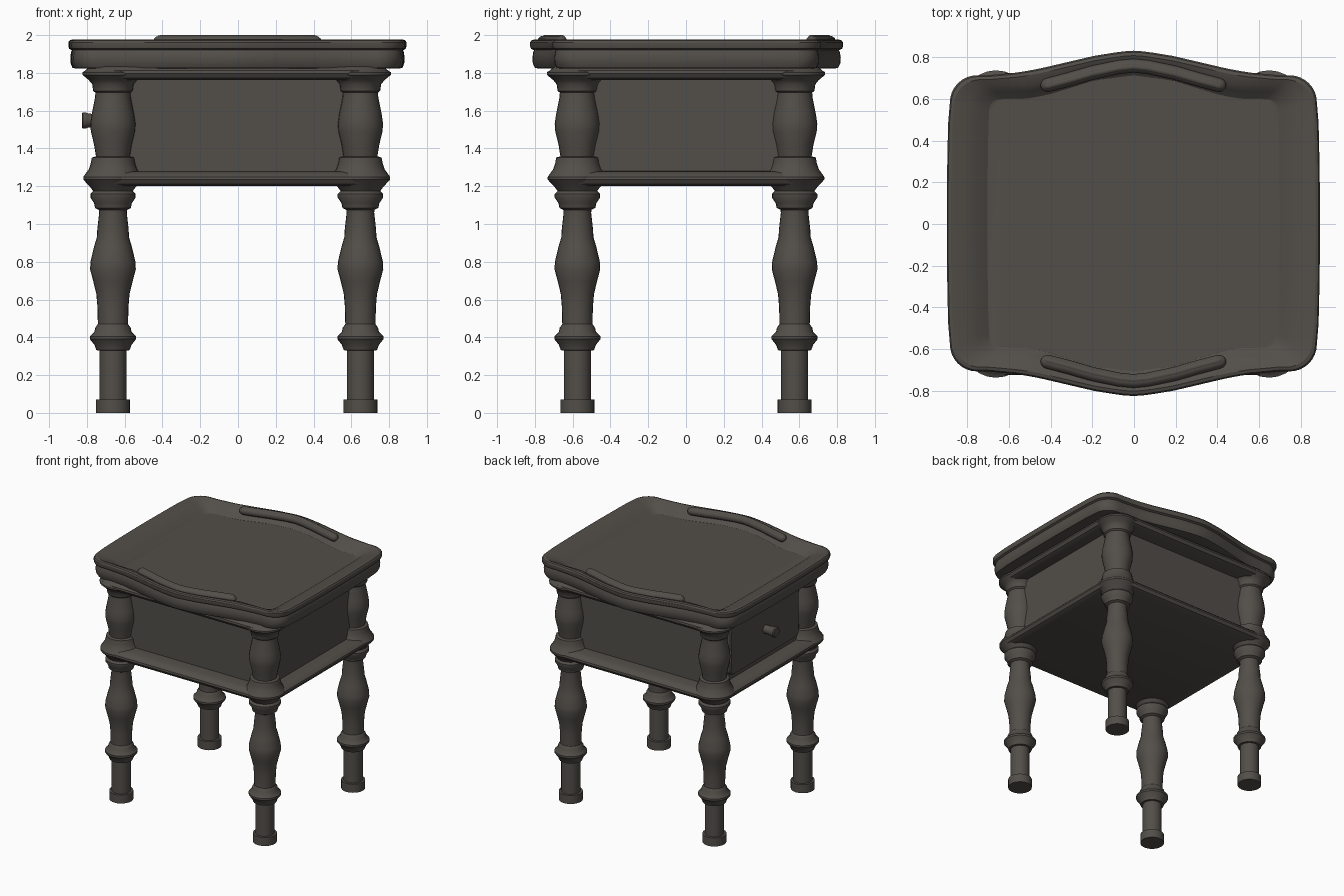
import bpy, bmesh, math
from mathutils import Matrix

if "Cube" in bpy.data.objects:
    bpy.data.objects.remove(bpy.data.objects["Cube"])

wood = bpy.data.materials.new("dark grey brown wood")
wood.diffuse_color = (0.085, 0.077, 0.067, 1)
wood.use_nodes = True
wood.node_tree.nodes["Principled BSDF"].inputs["Base Color"].default_value = wood.diffuse_color
CX, CY = -0.007, 0.0
LX, LY = .655, .575          # leg centre spacing


def finish(name, bm, angle=35):
    bmesh.ops.recalc_face_normals(bm, faces=bm.faces)
    me = bpy.data.meshes.new(name)
    bm.to_mesh(me)
    bm.free()
    ob = bpy.data.objects.new(name, me)
    bpy.context.collection.objects.link(ob)
    me.materials.append(wood)
    bpy.ops.object.select_all(action='DESELECT')
    ob.select_set(True)
    bpy.context.view_layer.objects.active = ob
    bpy.ops.object.shade_smooth_by_angle(angle=math.radians(angle))
    return ob


def loft(bm, rings):
    """Skin closed rings of equal length and cap both ends."""
    vs = [[bm.verts.new(p) for p in r] for r in rings]
    n = len(vs[0])
    for a, b in zip(vs, vs[1:]):
        for i in range(n):
            j = (i + 1) % n
            bm.faces.new((a[i], a[j], b[j], b[i]))
    bm.faces.new(vs[0][::-1])
    bm.faces.new(vs[-1])


def lathe(profile, n=24):
    return [[(r * math.cos(2 * math.pi * i / n), r * math.sin(2 * math.pi * i / n), z)
             for i in range(n)] for r, z in profile]


def interp(x, pts):
    for (x0, y0), (x1, y1) in zip(pts, pts[1:]):
        if x <= x1:
            t = (x - x0) / (x1 - x0)
            return y0 + t * (y1 - y0)
    return pts[-1][1]


# turned legs
LEG = [(.09, 0), (.09, .07), (.072, .071), (.072, .33), (.088, .332), (.098, .36), (.122, .39),
       (.122, .405), (.098, .43), (.094, .45), (.08, .47), (.082, .56), (.088, .63), (.105, .7),
       (.121, .76), (.119, .8), (.1, .88), (.085, .93), (.083, .97), (.073, 1.06), (.075, 1.075),
       (.095, 1.085), (.1, 1.11), (.12, 1.14), (.12, 1.16), (.105, 1.175), (.12, 1.195),
       (.157, 1.235), (.157, 1.25), (.128, 1.29), (.118, 1.32), (.112, 1.352), (.09, 1.358),
       (.1, 1.42), (.117, 1.49), (.12, 1.53), (.113, 1.58), (.095, 1.67), (.093, 1.695),
       (.105, 1.705), (.11, 1.74), (.128, 1.762), (.162, 1.79), (.162, 1.803), (.1, 1.84)]
for sx, a in ((-1, "left"), (1, "right")):
    for sy, b in ((-1, "front"), (1, "back")):
        bm = bmesh.new()
        loft(bm, lathe(LEG))
        ob = finish(f"{b}_{a}_leg", bm)
        ob.location = (CX + sx * LX, CY + sy * LY, 0)


def rect(hx, hy, z):
    return [(CX + sx * hx, CY + sy * hy, z) for sx, sy in ((-1, -1), (1, -1), (1, 1), (-1, 1))]


def around_legs(r, z):
    """Rounded rectangle at distance r outside the leg centres."""
    return [(CX + sx * LX + r * math.cos(math.pi / 2 * (k + i / 6)),
             CY + sy * LY + r * math.sin(math.pi / 2 * (k + i / 6)), z)
            for k, (sx, sy) in enumerate(((1, 1), (-1, 1), (-1, -1), (1, -1))) for i in range(7)]


# box body, with mouldings that run on from the leg rings
BX, BY = .683, .58
bm = bmesh.new()
loft(bm, [rect(BX, BY, 1.22), rect(BX, BY, 1.83)])
finish("cabinet_body", bm)
MOULDING = [(.105, 0), (.135, .012), (.15, .035), (.147, .05), (.125, .07), (.09, .078), (.02, .08)]
for name, z0 in (("bottom_moulding", 1.2), ("top_moulding", 1.762)):
    bm = bmesh.new()
    loft(bm, [around_legs(r, z0 + z) for r, z in MOULDING])
    finish(name, bm)

# table top outline: rounded corners, bowed front and back
OUTER = [(0, .828), (.06, .824), (.19, .803), (.45, .742), (.55, .724), (.7, .71)]
INNER = [(0, .715), (.19, .69), (.40, .625), (.50, .603), (.7, .6)]


def outline(hx, hy, r, bow, side_bow, z, inset=0):
    q = []   # quarter from (hx, 0) to (0, top)
    for i in range(6):
        y = (hy - r) * i / 6
        q.append((hx - side_bow * (y / hy) ** 2, y))
    for i in range(9):
        t = math.pi / 2 * i / 8
        q.append((hx - side_bow - r + r * math.cos(t), hy - r + r * math.sin(t)))
    x_end = hx - side_bow - r
    for i in range(1, 17):
        x = x_end * (1 - i / 16)
        q.append((x, max(hy, interp(x, bow))))
    k, m = 1 - inset / hx, 1 - inset / hy
    q = [(x * k, y * m) for x, y in q]
    half = q + [(-x, y) for x, y in q[-2::-1]]
    full = half + [(x, -y) for x, y in half[-2:0:-1]]
    return [(x - .003, y + .003, z) for x, y in full]


def shifted(d):
    return [(x, y + d) for x, y in INNER]


# slab edge, rim sloping inward, sunken middle
EDGE = [(.13, 1.83), (.05, 1.822), (.022, 1.826), (.012, 1.85), (.01, 1.88), (.014, 1.91),
        (.018, 1.92), (.004, 1.928), (0, 1.94), (0, 1.962), (.006, 1.972), (.02, 1.977)]
rings = [outline(.895, .71, .13, OUTER, .015, z, o) for o, z in EDGE]
rings += [outline(.81, .665, .1, shifted(.06), .01, 1.964),
          outline(.75, .63, .08, shifted(.03), .008, 1.94),
          outline(.705, .6, .06, INNER, .008, 1.908),
          outline(.70, .595, .06, shifted(-.005), .008, 1.905)]
bm = bmesh.new()
loft(bm, rings)
finish("table_top", bm, 24)

# raised V-shaped ridges on the front and back rims
RIDGE = [(0, .757), (.07, .75), (.2, .722), (.31, .69), (.41, .664)]
for s, name in ((-1, "front"), (1, "back")):
    for part, r, z, h, dy in (("ridge", .034, 1.965, .033, 0), ("ridge_bead", .016, 1.985, .015, -.006)):
        cu = bpy.data.curves.new(f"{name}_{part}", 'CURVE')
        cu.dimensions = '3D'
        path = [(-x, y) for x, y in RIDGE[:0:-1]] + RIDGE
        # tapered points close the ends roundly
        ext = [(r * math.sin(t), max(.02, math.cos(t))) for t in (.5, 1., 1.35, 1.57)]
        pts = [(-.41 - d, .664 - d * .25, k) for d, k in ext[::-1]]
        pts += [(x, y, 1) for x, y in path]
        pts += [(.41 + d, .664 - d * .25, k) for d, k in ext]
        sp = cu.splines.new('POLY')
        sp.points.add(len(pts) - 1)
        for p, (x, y, k) in zip(sp.points, pts):
            p.co = (x - .003, s * (y + dy) + .003, 0, 1)
            p.radius = k
        cu.bevel_depth = r
        cu.bevel_resolution = 3
        tmp = bpy.data.objects.new("tmp", cu)
        bpy.context.collection.objects.link(tmp)
        bm = bmesh.new()
        bm.from_mesh(tmp.to_mesh())
        bpy.data.objects.remove(tmp)
        bmesh.ops.transform(bm, verts=bm.verts, matrix=Matrix.Translation((0, 0, z))
                            @ Matrix.Diagonal((1, 1, h / r, 1)))
        finish(f"{name}_{part}", bm, 50)


# drawer front on the left side, rounded corners and softened edge
def plate(hy, hz, r, x):
    ring = []
    for k, (sy, sz) in enumerate(((1, 1), (-1, 1), (-1, -1), (1, -1))):
        for i in range(6):
            t = math.pi / 2 * (k + i / 5)
            ring.append((x, CY + sy * (hy - r) + r * math.cos(t),
                         1.525 + sz * (hz - r) + r * math.sin(t)))
    return ring


bm = bmesh.new()
fx = CX - BX
loft(bm, [plate(.445, .2, .04, fx + .01), plate(.445, .2, .04, fx - .022),
          plate(.438, .193, .035, fx - .031), plate(.425, .18, .03, fx - .035)])
finish("drawer_front", bm)

# drawer knob
bm = bmesh.new()
loft(bm, lathe([(.034, 0), (.034, .07), (.038, .1), (.043, .112), (.043, .125), (.036, .132)], 20))
knob = finish("drawer_knob", bm)
knob.rotation_euler = (0, -math.pi / 2, 0)
knob.location = (-.695, CY, 1.548)
